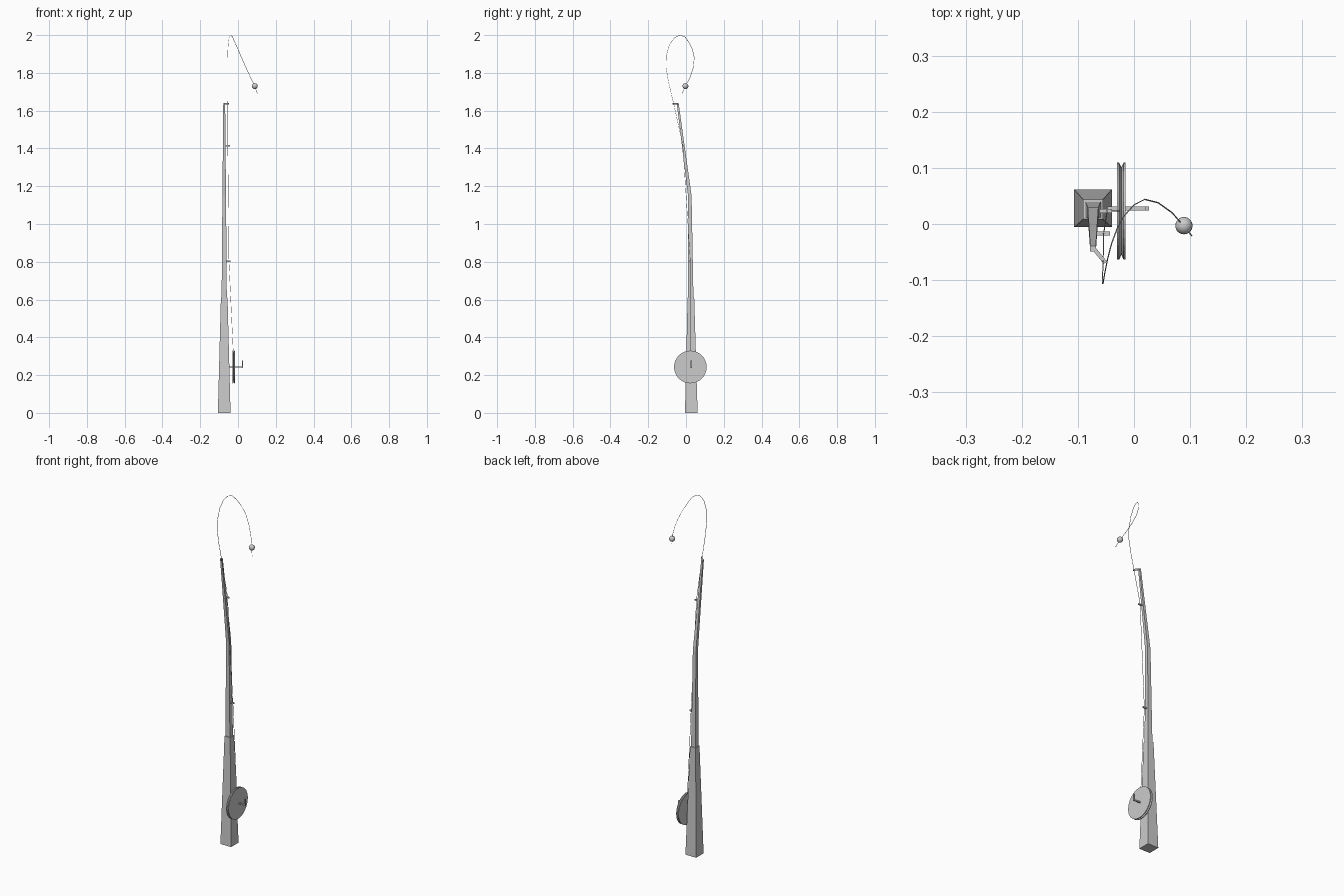
import bpy, bmesh, math
from mathutils import Vector

if "Cube" in bpy.data.objects:
    bpy.data.objects.remove(bpy.data.objects["Cube"])


def finish(name, bm):
    bmesh.ops.recalc_face_normals(bm, faces=bm.faces)
    me = bpy.data.meshes.new(name)
    bm.to_mesh(me)
    bm.free()
    ob = bpy.data.objects.new(name, me)
    bpy.context.collection.objects.link(ob)
    return ob


def bridge(bm, rings):
    for a, b in zip(rings, rings[1:]):
        for i in range(len(a)):
            j = (i + 1) % len(a)
            bm.faces.new((a[i], a[j], b[j], b[i]))
    bm.faces.new(rings[0][::-1])
    bm.faces.new(rings[-1])


def square_loft(name, stations):
    """Upright square sections: (y, z, half width) on the rod axis."""
    bm = bmesh.new()
    corners = ((-1, -1), (1, -1), (1, 1), (-1, 1))
    bridge(bm, [[bm.verts.new((ROD_X + sx * h, y + sy * h, z)) for sx, sy in corners]
                for y, z, h in stations])
    return finish(name, bm)


def bar(name, pts, r, n=4):
    """Tube with n sides swept along a path."""
    pts = [Vector(p) for p in pts]
    bm = bmesh.new()
    rings, u = [], None
    for i, p in enumerate(pts):
        t = (pts[min(i + 1, len(pts) - 1)] - pts[max(i - 1, 0)]).normalized()
        ref = u if u else (Vector((0, 1, 0)) if abs(t.y) < 0.9 else Vector((1, 0, 0)))
        u = (ref - t * ref.dot(t)).normalized()
        v = t.cross(u)
        ang = [2 * math.pi * (k + 0.5) / n for k in range(n)]
        rings.append([bm.verts.new(p + r * (u * math.cos(a) + v * math.sin(a))) for a in ang])
    bridge(bm, rings)
    return finish(name, bm)


ROD_X = -0.073

# Tapered grip and bent rod
square_loft("grip", [(0.028, 0, 0.0335), (0.026, 0.61, 0.0175)])
square_loft("rod", [(0.026, 0.58, 0.014), (0.020, 1.15, 0.0095),
                    (-0.014, 1.41, 0.007), (-0.044, 1.64, 0.005)])

# Grooved reel spool, turned around the x axis
R, N = 0.0865, 32
profile = [(-0.030, R), (-0.0265, R), (-0.0225, 0.078), (-0.0185, R), (-0.015, R)]
bm = bmesh.new()
bridge(bm, [[bm.verts.new((x, 0.023 + r * math.cos(2 * math.pi * k / N),
                           0.243 + r * math.sin(2 * math.pi * k / N))) for k in range(N)]
            for x, r in profile])
finish("reel_spool", bm)

# Axle with crank
bar("reel_crank", [(-0.06, 0.028, 0.243), (0.0235, 0.028, 0.243)], 0.005)
bar("crank_grip", [(0.0235, 0.028, 0.238), (0.0235, 0.028, 0.277)], 0.005)

# Line guides
guides = [((ROD_X, 0.023, 0.803), (-0.039, 0.023, 0.803)),
          ((ROD_X, -0.017, 1.415), (-0.043, -0.017, 1.415)),
          ((ROD_X, -0.042, 1.637), (-0.051, -0.069, 1.637))]
for i, ends in enumerate(guides):
    bar(f"line_guide_{i + 1}", ends, 0.005)

# Fishing line from the reel through the guides and over to the float
line = [(-0.025, 0.023, 0.32), (-0.048, 0.023, 0.803), (-0.054, -0.017, 1.42),
        (-0.055, -0.066, 1.64), (-0.056, -0.092, 1.75), (-0.056, -0.106, 1.83),
        (-0.055, -0.105, 1.89), (-0.052, -0.087, 1.95), (-0.047, -0.062, 1.985),
        (-0.040, -0.035, 1.999), (-0.030, -0.008, 1.993), (-0.018, 0.014, 1.965),
        (0.000, 0.034, 1.925), (0.019, 0.044, 1.88), (0.043, 0.038, 1.826),
        (0.068, 0.020, 1.772), (0.088, -0.003, 1.73), (0.103, -0.021, 1.69)]
bar("fishing_line", line, 0.0012)

# Float
bpy.ops.mesh.primitive_uv_sphere_add(segments=16, ring_count=10, radius=0.0155,
                                     location=(0.089, -0.003, 1.73))
bpy.context.object.name = "float"
bpy.ops.object.shade_smooth_by_angle()
